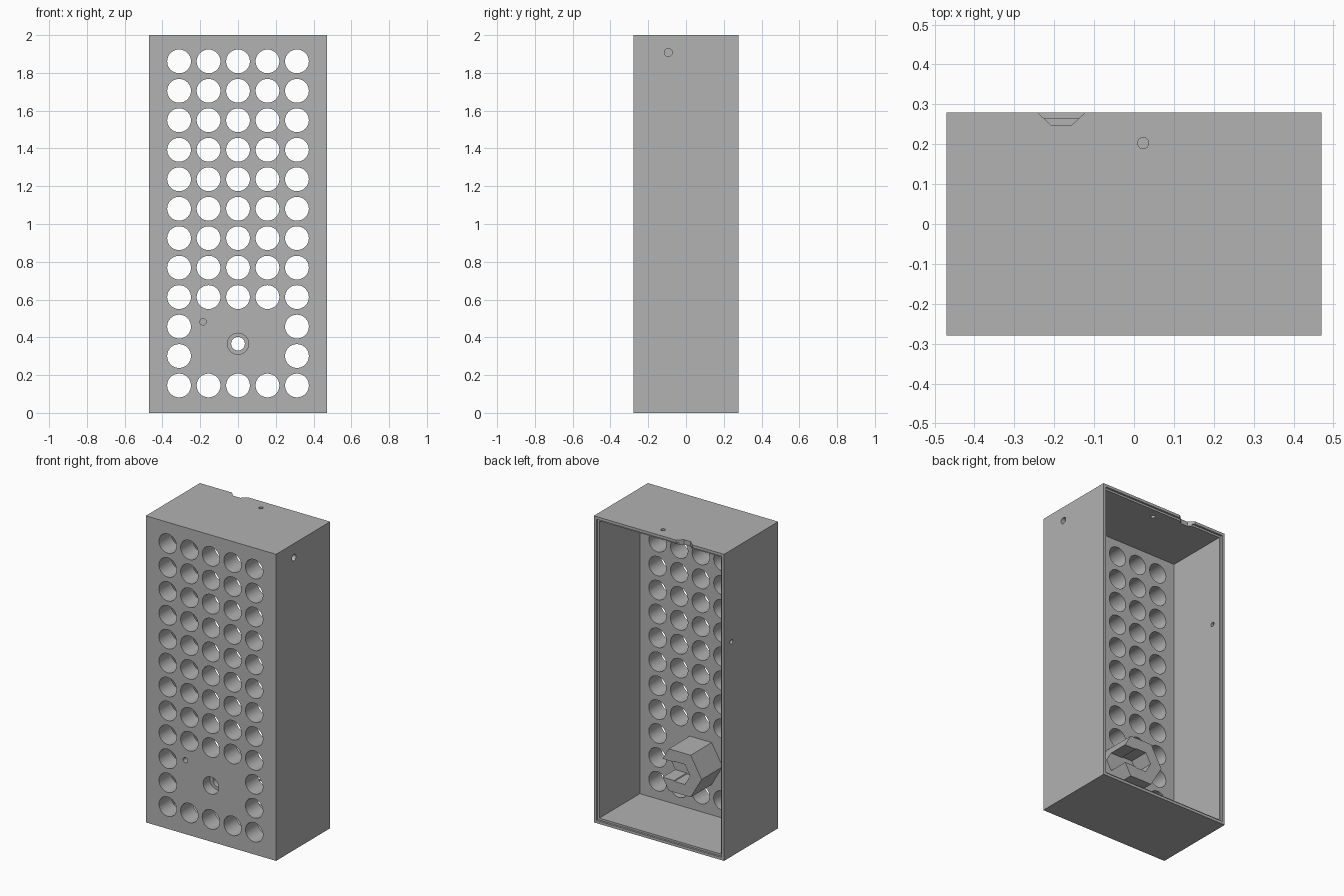
import bpy, bmesh, math
from mathutils import Matrix, Vector

cube = bpy.data.objects.get("Cube")
if cube:
    bpy.data.objects.remove(cube, do_unlink=True)

W, D, H = 0.94, 0.558, 2.0        # outer size
WALL, LIP, FRONT = 0.031, 0.018, 0.127
REBATE = 0.013
BACK, FACE = D / 2, -D / 2
INNER = FACE + FRONT              # inner side of the thick front panel
BOLT_Z, BOSS_R, BOSS_END = 0.366, 0.158, 0.065

grey = bpy.data.materials.new("plain grey")
grey.use_nodes = True
colour = (0.445, 0.445, 0.445, 1)
grey.diffuse_color = colour
grey.node_tree.nodes["Principled BSDF"].inputs["Base Color"].default_value = colour


def add_box(bm, x, y, z):
    """Box between the given (low, high) pairs."""
    size = [b - a for a, b in (x, y, z)]
    mid = Vector([(a + b) / 2 for a, b in (x, y, z)])
    bmesh.ops.create_cube(bm, size=1, matrix=Matrix.Translation(mid) @ Matrix.Diagonal((*size, 1)))


def add_rod(bm, axis, start, end, a, b, radius, sides=32):
    """Prism along an axis; a and b are the other two coordinates in x, y, z order."""
    mid, turn = {
        "X": (((start + end) / 2, a, b), Matrix.Rotation(math.pi / 2, 4, "Y")),
        "Y": ((a, (start + end) / 2, b), Matrix.Rotation(math.pi / 2, 4, "X")),
        "Z": ((a, b, (start + end) / 2), Matrix.Identity(4)),
    }[axis]
    spin = Matrix.Rotation(math.pi / 6 if sides == 6 else 0, 4, "Z")
    bmesh.ops.create_cone(bm, cap_ends=True, segments=sides, radius1=radius, radius2=radius,
                          depth=end - start, matrix=Matrix.Translation(mid) @ turn @ spin)


def make(name, bm):
    bmesh.ops.recalc_face_normals(bm, faces=bm.faces)
    mesh = bpy.data.meshes.new(name)
    bm.to_mesh(mesh)
    bm.free()
    obj = bpy.data.objects.new(name, mesh)
    bpy.context.collection.objects.link(obj)
    mesh.materials.append(grey)
    return obj


def cut(obj, bm):
    """Subtract the solids in bm and bake the result."""
    cutter = make("cutter", bm)
    cutter.hide_render = True
    mod = obj.modifiers.new("cut", "BOOLEAN")
    mod.operation, mod.solver, mod.object = "DIFFERENCE", "EXACT", cutter
    bpy.ops.object.select_all(action="DESELECT")
    bpy.context.view_layer.objects.active = obj
    obj.select_set(True)
    bpy.ops.object.modifier_apply(modifier=mod.name)
    bpy.data.objects.remove(cutter, do_unlink=True)


# Case: block hollowed from the back
bm = bmesh.new()
add_box(bm, (-W / 2, W / 2), (FACE, BACK), (0, H))
case = make("case", bm)
for inset, depth_y in ((WALL, INNER), (LIP, BACK - REBATE)):
    bm = bmesh.new()
    half = W / 2 - inset
    add_box(bm, (-half, half), (depth_y, BACK + 0.1), (inset, H - inset))
    cut(case, bm)

# Grid of front holes, leaving room for the boss
bm = bmesh.new()
PITCH = 0.156
for row in range(12):
    for col in range(-2, 3):
        if row in (1, 2) and abs(col) < 2:
            continue
        add_rod(bm, "Y", FACE - 0.05, INNER + 0.01, col * PITCH, 0.145 + row * PITCH, 0.063)
# Blind pilot hole
add_rod(bm, "Y", FACE - 0.05, FACE + 0.06, -0.185, 0.482, 0.017, 24)
# Bolt hole
add_rod(bm, "Y", FACE - 0.05, INNER + 0.01, 0, BOLT_Z, 0.036)
# Side and top holes
add_rod(bm, "X", W / 2 - 0.1, W / 2 + 0.1, -0.094, 1.908, 0.021, 24)
add_rod(bm, "X", -W / 2 - 0.1, -W / 2 + 0.1, 0.203, 1.4, 0.014, 24)
add_rod(bm, "Z", H - 0.1, H + 0.1, 0.023, 0.203, 0.014, 24)
cut(case, bm)

# Counterbore around the bolt hole
bm = bmesh.new()
add_rod(bm, "Y", FACE - 0.05, FACE + 0.07, 0, BOLT_Z, 0.056)
cut(case, bm)

# Tapered cable notch in the top back edge
bm = bmesh.new()
profile = [(-0.262, BACK + 0.02), (-0.207, 0.247), (-0.157, 0.247), (-0.102, BACK + 0.02)]
face = bm.faces.new([bm.verts.new((x, y, H - 0.06)) for x, y in profile])
top = bmesh.ops.extrude_face_region(bm, geom=[face])["geom"]
bmesh.ops.translate(bm, vec=(0, 0, 0.1), verts=[v for v in top if isinstance(v, bmesh.types.BMVert)])
cut(case, bm)

# Hexagonal boss with a nut pocket open to one side
bm = bmesh.new()
add_rod(bm, "Y", INNER - 0.002, BOSS_END, 0, BOLT_Z, BOSS_R, 6)
boss = make("nut_boss", bm)
bm = bmesh.new()
add_rod(bm, "Y", INNER - 0.05, BOSS_END + 0.05, 0, BOLT_Z, 0.036)
cut(boss, bm)
bm = bmesh.new()
add_rod(bm, "Y", BOSS_END - 0.13, BOSS_END + 0.05, 0, BOLT_Z, 0.075, 6)
cut(boss, bm)
bm = bmesh.new()
add_box(bm, (0, 0.3), (BOSS_END - 0.13, BOSS_END + 0.05), (BOLT_Z - 0.06, BOLT_Z + 0.06))
cut(boss, bm)

# Smooth round walls, crisp edges
for obj in (case, boss):
    bpy.ops.object.select_all(action="DESELECT")
    obj.select_set(True)
    bpy.context.view_layer.objects.active = obj
    bpy.ops.object.shade_smooth_by_angle(angle=math.radians(30))
